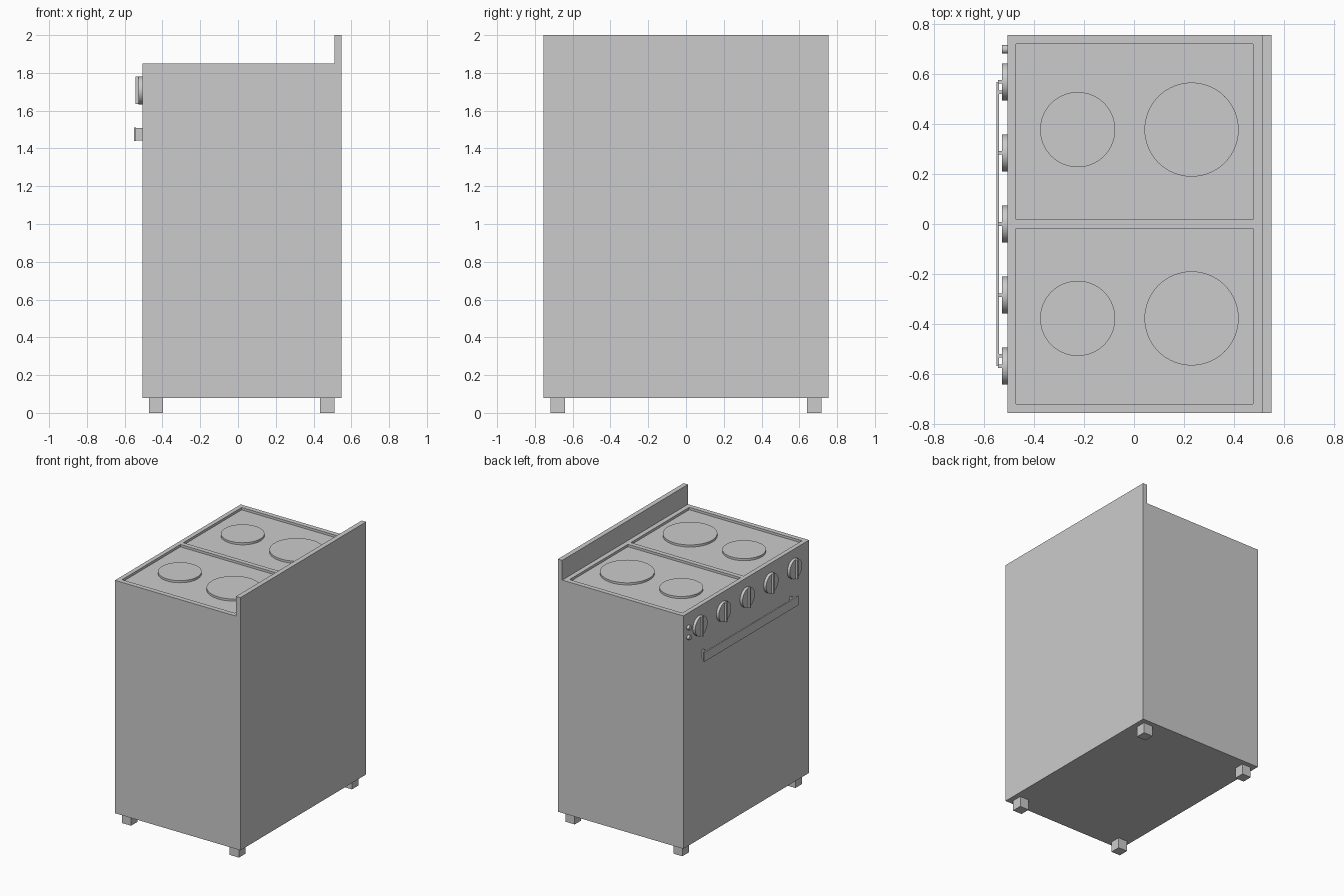
import bpy, bmesh, math
from mathutils import Matrix, Vector

if "Cube" in bpy.data.objects:
    bpy.data.objects.remove(bpy.data.objects["Cube"])

FRONT = -0.506   # x of the control-panel face
TOP = 1.85


def finish(name, bm, smooth=False):
    bmesh.ops.recalc_face_normals(bm, faces=bm.faces)
    me = bpy.data.meshes.new(name)
    bm.to_mesh(me)
    bm.free()
    ob = bpy.data.objects.new(name, me)
    bpy.context.collection.objects.link(ob)
    if smooth:
        bpy.context.view_layer.objects.active = ob
        ob.select_set(True)
        bpy.ops.object.shade_smooth_by_angle(angle=math.radians(35))
        ob.select_set(False)
    return ob


def add_box(bm, x, y, z):
    size = Vector((x[1] - x[0], y[1] - y[0], z[1] - z[0]))
    mid = Vector((sum(x), sum(y), sum(z))) / 2
    bmesh.ops.create_cube(bm, size=1, matrix=Matrix.Translation(mid) @ Matrix.Diagonal(size).to_4x4())


def box(name, x, y, z):
    bm = bmesh.new()
    add_box(bm, x, y, z)
    return finish(name, bm)


def disc(name, start, axis, radius, depth, segments=48):
    # cylinder growing from start along axis
    axis = Vector(axis)
    rot = axis.to_track_quat('Z', 'Y').to_matrix().to_4x4()
    bm = bmesh.new()
    bmesh.ops.create_cone(bm, cap_ends=True, segments=segments, radius1=radius, radius2=radius, depth=depth,
                          matrix=Matrix.Translation(Vector(start) + axis * depth / 2) @ rot)
    return finish(name, bm, True)


# Body with raised splashback: L-shaped side profile extruded across y
profile = [(FRONT, 0.08), (0.549, 0.08), (0.549, 2.0), (0.512, 2.0), (0.512, TOP), (FRONT, TOP)]
bm = bmesh.new()
face = bm.faces.new([bm.verts.new((x, -0.755, z)) for x, z in profile])
ext = bmesh.ops.extrude_face_region(bm, geom=[face])
bmesh.ops.translate(bm, vec=(0, 1.51, 0), verts=[v for v in ext['geom'] if isinstance(v, bmesh.types.BMVert)])
body = finish("stove_body", bm)

# Two shallow recesses in the cooktop
bm = bmesh.new()
for y in ((0.018, 0.718), (-0.718, -0.018)):
    add_box(bm, (-0.472, 0.476), y, (TOP - 0.018, TOP + 0.05))
cutter = finish("cooktop_recess_cutter", bm)
cutter.hide_render = True
cutter.hide_set(True)
cutter.display_type = 'WIRE'
mod = body.modifiers.new("recesses", 'BOOLEAN')
mod.operation = 'DIFFERENCE'
mod.solver = 'EXACT'
mod.object = cutter

# Hotplates and feet, mirrored left and right
for side, s in (("left", 1), ("right", -1)):
    y = 0.377 * s
    disc(f"small_hotplate_{side}", (-0.225, y, TOP - 0.02), (0, 0, 1), 0.15, 0.018, 64)
    disc(f"large_hotplate_{side}", (0.23, y, TOP - 0.02), (0, 0, 1), 0.188, 0.018, 64)
    ys = sorted((0.64 * s, 0.718 * s))
    box(f"front_foot_{side}", (-0.472, -0.396), ys, (0, 0.085))
    box(f"back_foot_{side}", (0.433, 0.51), ys, (0, 0.085))

# Control knobs: round base with a vertical grip
for i in range(5):
    y = 0.284 * (i - 2)
    disc(f"knob_base_{i + 1}", (FRONT + 0.002, y, 1.707), (-1, 0, 0), 0.074, 0.023)
    box(f"knob_grip_{i + 1}", (-0.543, -0.52), (y - 0.007, y + 0.007), (1.634, 1.78))

# Indicator lamps
for i, z in enumerate((1.667, 1.742)):
    disc(f"indicator_lamp_{i + 1}", (FRONT + 0.002, 0.698, z), (-1, 0, 0), 0.017, 0.023, 24)

# Oven handle: flat bar on two posts
box("handle_bar", (-0.55, -0.54), (-0.567, 0.567), (1.44, 1.51))
for side, s in (("left", 1), ("right", -1)):
    box(f"handle_post_{side}", (-0.542, FRONT + 0.002), sorted((0.52 * s, 0.533 * s)), (1.441, 1.509))
